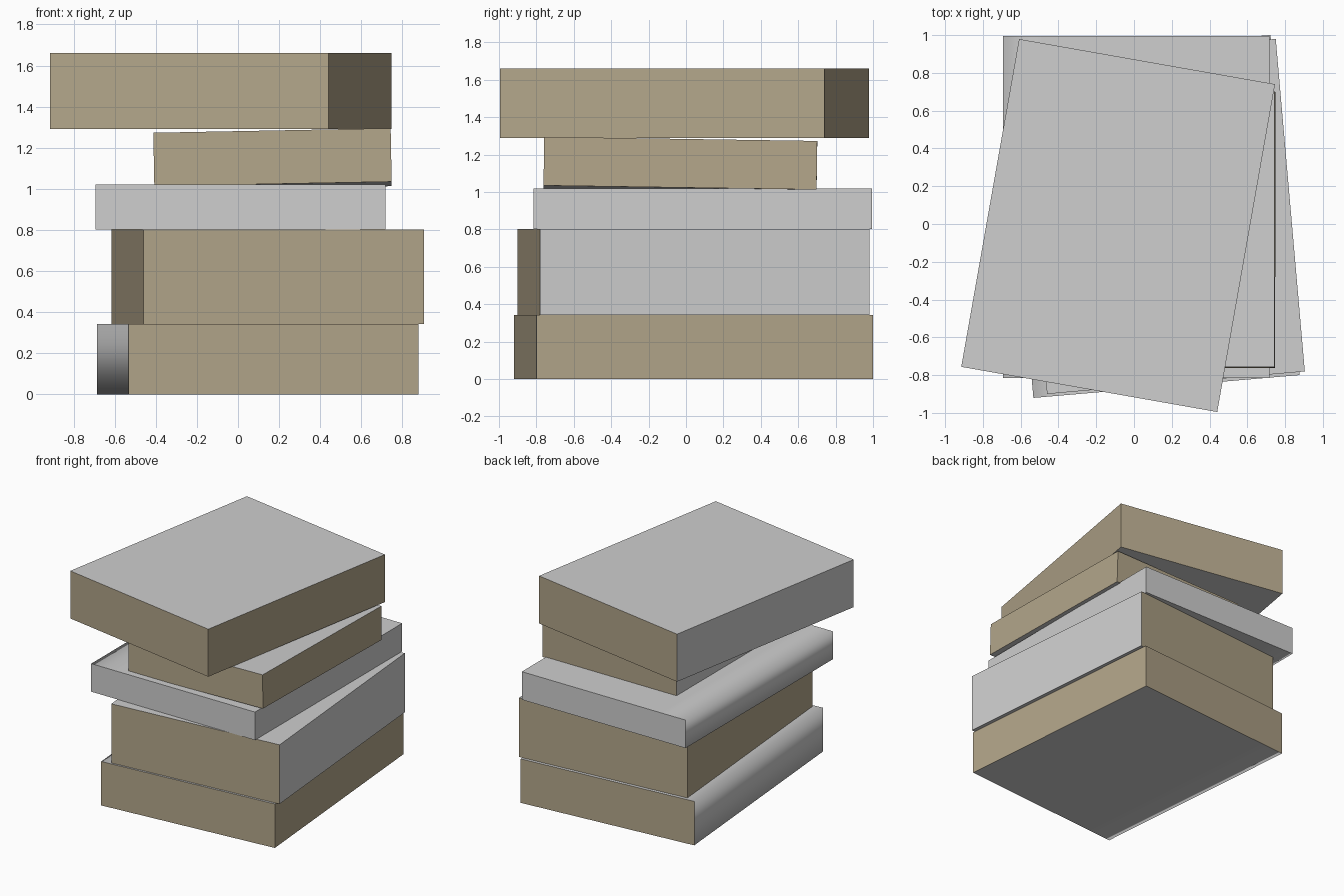
import bpy
import bmesh
from math import radians

if "Cube" in bpy.data.objects:
    bpy.data.objects.remove(bpy.data.objects["Cube"], do_unlink=True)


def make_material(name, rgb):
    mat = bpy.data.materials.new(name)
    mat.use_nodes = True
    color = (*rgb, 1.0)
    mat.diffuse_color = color
    mat.node_tree.nodes["Principled BSDF"].inputs["Base Color"].default_value = color
    return mat


cover = make_material("cover_gray", (0.62, 0.62, 0.62))
paper = make_material("paper_tan", (0.45, 0.38, 0.255))


def make_book(name, size, center, turn, spine=-1, tilt=(0, 0), soft_spine=False, plain=False):
    """Box with gray covers and spine (spine = side on local x) and tan page edges."""
    bm = bmesh.new()
    bmesh.ops.create_cube(bm, size=1)
    bmesh.ops.scale(bm, vec=size, verts=bm.verts)

    # Cut a joint strip next to a softly shaded spine
    joint = spine * size[0] * 0.35
    if soft_spine:
        bmesh.ops.bisect_plane(bm, geom=bm.verts[:] + bm.edges[:] + bm.faces[:],
                               plane_co=(joint, 0, 0), plane_no=(1, 0, 0))
    bm.normal_update()

    # Page edges face the two ends and the side opposite the spine
    for face in bm.faces:
        n = face.normal
        is_page = abs(n.y) > 0.5 or n.x * spine < -0.5
        face.material_index = 1 if is_page and not plain else 0
        past_joint = face.calc_center_median().x * spine > joint * spine
        face.smooth = soft_spine and past_joint and abs(n.y) < 0.5
    for edge in bm.edges:
        edge.smooth = all(f.smooth for f in edge.link_faces)

    mesh = bpy.data.meshes.new(name)
    bm.to_mesh(mesh)
    bm.free()
    mesh.materials.append(cover)
    mesh.materials.append(paper)
    book = bpy.data.objects.new(name, mesh)
    book.location = center
    book.rotation_euler = (tilt[0], tilt[1], radians(turn))
    bpy.context.collection.objects.link(book)
    return book


# Stack of books from the bottom up
make_book("bottom_book", (1.415, 1.807, 0.342), (0.095, 0.04, 0.171), 4.9, soft_spine=True)
make_book("second_book", (1.37, 1.767, 0.46), (0.145, 0.04, 0.572), 5, spine=1)
make_book("middle_book", (1.41, 1.81, 0.218), (0.012, 0.09, 0.911), 0,
          soft_spine=True, plain=True)
make_book("small_tilted_book", (1.155, 1.46, 0.26), (0.168, -0.03, 1.143), 0,
          tilt=(-0.015, -0.019))
make_book("top_book", (1.376, 1.762, 0.37), (-0.084, -0.008, 1.475), -10)
